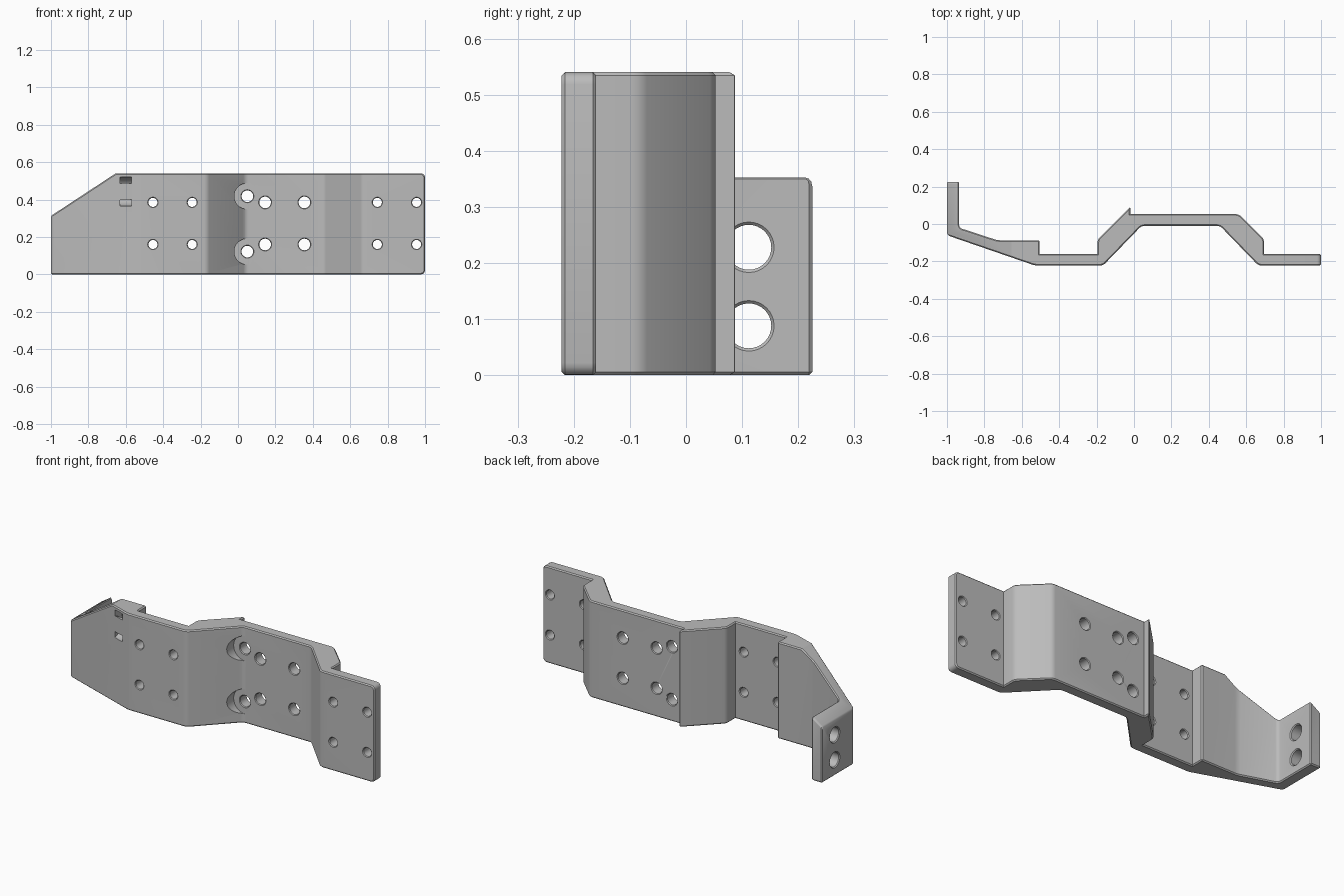
import bpy, bmesh, math
from mathutils import Vector, Matrix

default = bpy.data.objects.get("Cube")
if default:
    bpy.data.objects.remove(default)

HEIGHT = 0.54
mat = bpy.data.materials.new("plain grey")
mat.use_nodes = True
GREY = (0.5, 0.5, 0.5, 1)
mat.diffuse_color = GREY
mat.node_tree.nodes["Principled BSDF"].inputs["Base Color"].default_value = GREY


def make_object(name, bm):
    bmesh.ops.recalc_face_normals(bm, faces=bm.faces)
    mesh = bpy.data.meshes.new(name)
    bm.to_mesh(mesh)
    bm.free()
    mesh.materials.append(mat)
    obj = bpy.data.objects.new(name, mesh)
    bpy.context.collection.objects.link(obj)
    return obj


def bevel(bm, rule, offset, segments):
    edges = [e for e in bm.edges if len(e.link_faces) == 2 and rule(e)]
    bmesh.ops.bevel(bm, geom=edges, offset=offset, segments=segments,
                    profile=0.5, affect='EDGES', clamp_overlap=True)


def direction(e):
    return (e.verts[1].co - e.verts[0].co).normalized()


def middle(e):
    return (e.verts[0].co + e.verts[1].co) / 2


# Bent strip outline seen from above, front side then back side
outline = [(-1, -0.06), (-0.53, -0.222), (-0.165, -0.222), (0.04, -0.01),
           (0.46, -0.01), (0.665, -0.222), (1, -0.222), (1, -0.16),
           (0.695, -0.16), (0.695, -0.08), (0.56, 0.053), (-0.02, 0.053),
           (-0.02, 0.092), (-0.195, -0.083), (-0.195, -0.16), (-0.505, -0.16),
           (-0.505, -0.087), (-0.73, -0.087), (-0.935, -0.02),
           (-0.935, 0.225), (-1, 0.225)]
bm = bmesh.new()
base = bm.faces.new([bm.verts.new((x, y, 0)) for x, y in outline])
grown = bmesh.ops.extrude_face_region(bm, geom=[base])
bmesh.ops.translate(bm, vec=(0, 0, HEIGHT),
                    verts=[v for v in grown["geom"] if isinstance(v, bmesh.types.BMVert)])

# Sloping top at the left end
cut = bmesh.ops.bisect_plane(bm, geom=bm.verts[:] + bm.edges[:] + bm.faces[:],
                             plane_co=(-1, 0, 0.313), plane_no=(-0.23, 0, 0.35),
                             clear_outer=True)
bmesh.ops.holes_fill(bm, edges=[e for e in bm.edges if e.is_boundary], sides=0)
bmesh.ops.recalc_face_normals(bm, faces=bm.faces)

# Soft bends, rounded end corners, then a fine chamfer on the hard edges
bevel(bm, lambda e: abs(direction(e).z) > 0.9
      and 0.1 < e.calc_face_angle(0) < 1.3, 0.015, 3)
bevel(bm, lambda e: abs(direction(e).y) > 0.9 and middle(e).x > 0.99, 0.022, 4)
bevel(bm, lambda e: abs(direction(e).z) < 0.9 and abs(direction(e).y) < 0.1
      and middle(e).y > 0.22 and middle(e).z > 0.2, 0.012, 3)
bevel(bm, lambda e: e.calc_face_angle_signed(0) > 0.8, 0.006, 1)
bracket = make_object("bent_bracket", bm)


def cylinder(name, radius, start, end, flare=0.0):
    """Round cutter from start to end, widened at both mouths."""
    start, end = Vector(start), Vector(end)
    axis = (end - start).normalized()
    turn = axis.to_track_quat('Z', 'Y').to_matrix()
    length = (end - start).length
    steps = [(-0.02, radius + flare), (0, radius + flare)]
    if flare:
        steps += [(flare, radius), (length - flare, radius)]
    steps += [(length, radius + flare), (length + 0.02, radius + flare)]
    if not flare:
        steps = [(0, radius), (length, radius)]
    bm = bmesh.new()
    rings = []
    for d, r in steps:
        rings.append([bm.verts.new(start + turn @ Vector((r * math.cos(a), r * math.sin(a), d)))
                      for a in (math.tau * i / 32 for i in range(32))])
    for low, high in zip(rings, rings[1:]):
        for i in range(32):
            j = (i + 1) % 32
            bm.faces.new((low[i], low[j], high[j], high[i]))
    bm.faces.new(rings[0][::-1])
    bm.faces.new(rings[-1])
    return make_object(name, bm)


cutters = []
# Mounting holes in two rows: x, radius, front face, back face
for x, r, front, back in [(-0.455, 0.024, -0.222, -0.16), (-0.245, 0.024, -0.222, -0.16),
                          (0.145, 0.031, -0.01, 0.053), (0.355, 0.031, -0.01, 0.053),
                          (0.745, 0.024, -0.222, -0.16), (0.955, 0.024, -0.222, -0.16)]:
    for z in (0.16, 0.385):
        cutters.append(cylinder("mount_hole", r, (x, front, z), (x, back, z), 0.004))

# Holes by the bend, with a round clearance cut into the slope
for z in (0.122, 0.418):
    cutters.append(cylinder("bend_hole", 0.031, (0.05, -0.01, z), (0.05, 0.053, z), 0.004))
    cutters.append(cylinder("clearance", 0.07, (0.05, -0.3, z), (0.05, -0.0102, z)))

# Two large holes through the end tab
for z in (0.088, 0.228):
    cutters.append(cylinder("tab_hole", 0.04, (-1, 0.112, z), (-0.935, 0.112, z), 0.005))

# Curved strap tunnel that opens as two slots in the front
bm = bmesh.new()
rings = []
for i in range(32):
    spin = Matrix.Rotation(math.tau * i / 32, 3, 'X')
    rings.append([bm.verts.new(Vector((0, -0.197, 0.443)) + spin @ Vector((x, 0, r)))
                  for x, r in ((-0.632, 0.045), (-0.57, 0.045), (-0.57, 0.078), (-0.632, 0.078))])
for a, b in zip(rings, rings[1:] + rings[:1]):
    for k in range(4):
        n = (k + 1) % 4
        bm.faces.new((a[k], a[n], b[n], b[k]))
cutters.append(make_object("strap_tunnel", bm))

# Apply the cuts and remove the cutters
for c in cutters:
    c.hide_render = True
    mod = bracket.modifiers.new("cut", 'BOOLEAN')
    mod.operation = 'DIFFERENCE'
    mod.solver = 'EXACT'
    mod.object = c
bpy.context.view_layer.objects.active = bracket
bracket.select_set(True)
for mod in list(bracket.modifiers):
    bpy.ops.object.modifier_apply(modifier=mod.name)
for c in cutters:
    bpy.data.objects.remove(c)
bpy.ops.object.select_all(action='DESELECT')
bracket.select_set(True)
bpy.ops.object.shade_smooth_by_angle(angle=math.radians(30))
